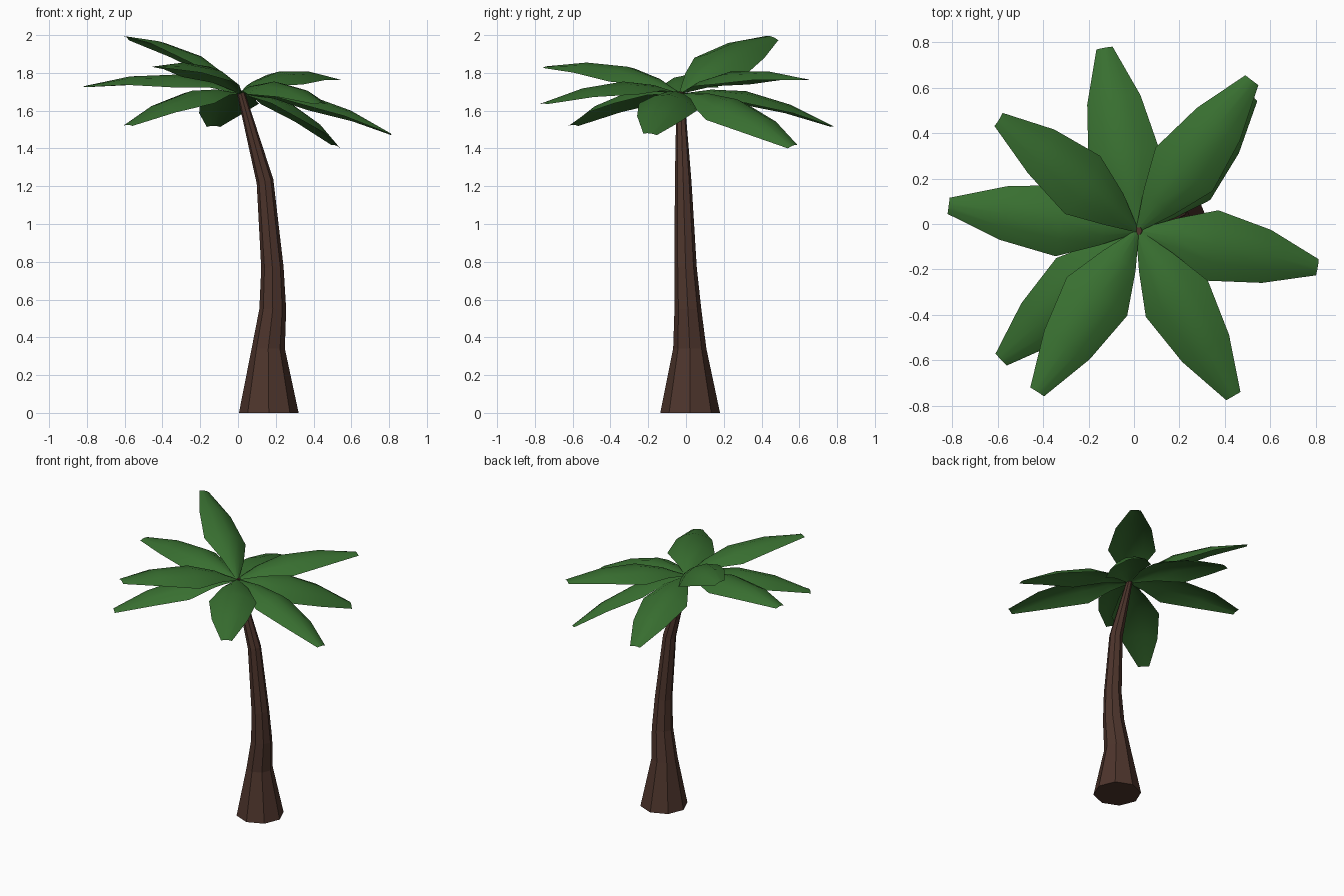
import bpy, bmesh, math
from mathutils import Vector

if "Cube" in bpy.data.objects:
    bpy.data.objects.remove(bpy.data.objects["Cube"])


def material(name, color):
    m = bpy.data.materials.new(name)
    m.diffuse_color = color
    m.use_nodes = True
    m.node_tree.nodes["Principled BSDF"].inputs["Base Color"].default_value = m.diffuse_color
    return m


def make_object(name, bm, mat):
    me = bpy.data.meshes.new(name)
    bm.to_mesh(me)
    bm.free()
    me.materials.append(mat)
    ob = bpy.data.objects.new(name, me)
    bpy.context.collection.objects.link(ob)
    return ob


bark = material("bark", (0.075, 0.035, 0.025, 1))
green = material("leaf_green", (0.04, 0.16, 0.03, 1))

# Trunk: octagonal rings following a leaning centre line (x, y, z, radius)
rings = [(0.163, 0.022, 0.0, 0.158), (0.160, 0.020, 0.34, 0.088),
         (0.184, 0.010, 0.55, 0.071), (0.182, -0.002, 0.77, 0.059),
         (0.143, -0.015, 1.225, 0.044), (0.015, -0.030, 1.695, 0.020)]
tilts = [0, 0, 0, -0.08, -0.25, -0.3]
bm = bmesh.new()
loops = []
for (x, y, z, r), tilt in zip(rings, tilts):
    loop = []
    for i in range(8):
        a = i * math.tau / 8
        dx, dy = r * math.cos(a), r * math.sin(a)
        loop.append(bm.verts.new((x + dx, y + dy, z - tilt * dx)))
    loops.append(loop)
for lo, hi in zip(loops, loops[1:]):
    for i in range(8):
        j = (i + 1) % 8
        bm.faces.new((lo[i], lo[j], hi[j], hi[i]))
bm.faces.new(loops[0][::-1])
bm.faces.new(loops[-1])
make_object("trunk", bm, bark)

# Leaf stations: fraction of length, half width, lift above chord, edge droop
stations = [(0.0, 0.008, 0.0, 0.0), (0.19, 0.085, 0.055, 0.03),
            (0.41, 0.158, 0.085, 0.068), (0.71, 0.119, 0.063, 0.045),
            (1.0, 0.036, 0.0, 0.006)]
hub = Vector((0.015, -0.03, 1.69))


def leaf(name, tip, roll):
    # Arched sheet from the crown to the tip; positive roll raises the left edge
    chord = Vector(tip) - hub
    side = Vector((-chord.y, chord.x, 0)).normalized()
    up = chord.cross(side).normalized()
    side, up = (side * math.cos(roll) + up * math.sin(roll),
                up * math.cos(roll) - side * math.sin(roll))
    bm = bmesh.new()
    rows = []
    for t, w, lift, droop in stations:
        rows.append([bm.verts.new(hub + chord * t + side * (s * w)
                                  + up * (lift - droop * s * s))
                     for s in (1, 0.5, 0, -0.5, -1)])
    for a, b in zip(rows, rows[1:]):
        for i in range(4):
            f = bm.faces.new((a[i], a[i + 1], b[i + 1], b[i]))
            f.smooth = True
    make_object(name, bm, green)


# Crown of leaves: tip position and roll
leaves = [((-0.13, 0.775, 1.52), 0.0), ((0.518, 0.632, 1.768), 0.0),
          ((0.52, 0.565, 1.415), 0.28), ((0.808, -0.19, 1.48), -0.12),
          ((0.437, -0.757, 1.64), 0.0), ((-0.425, -0.738, 1.835), -0.08),
          ((-0.585, -0.597, 1.525), 0.0), ((-0.815, 0.08, 1.73), 0.0),
          ((-0.593, 0.46, 1.99), 0.36)]
for i, (tip, roll) in enumerate(leaves):
    leaf(f"leaf_{i + 1}", tip, roll)
